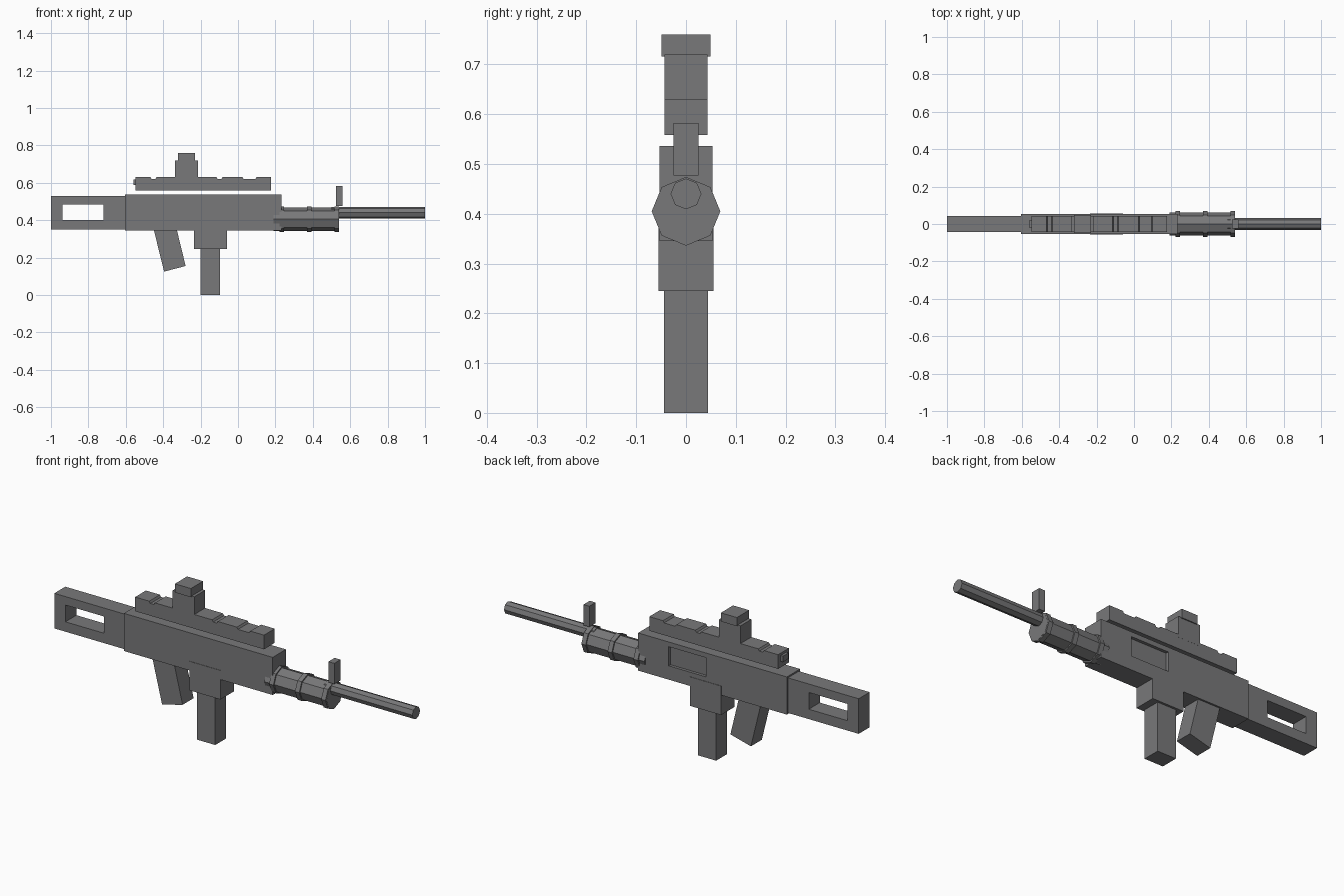
import bpy, bmesh, math
from mathutils import Matrix

if "Cube" in bpy.data.objects:
    bpy.data.objects.remove(bpy.data.objects["Cube"])

# Dark grey finish shared by every part
dark = bpy.data.materials.new("dark_grey")
dark.diffuse_color = (0.19, 0.19, 0.195, 1)
dark.use_nodes = True
dark.node_tree.nodes["Principled BSDF"].inputs["Base Color"].default_value = dark.diffuse_color


def finish(name, bm):
    bmesh.ops.recalc_face_normals(bm, faces=bm.faces)
    me = bpy.data.meshes.new(name)
    bm.to_mesh(me)
    bm.free()
    me.materials.append(dark)
    ob = bpy.data.objects.new(name, me)
    bpy.context.collection.objects.link(ob)
    return ob


def prism(name, pts, y):
    """Side profile (x, z) extruded from -y to y."""
    bm = bmesh.new()
    f = bm.faces.new([bm.verts.new((x, -y, z)) for x, z in pts])
    r = bmesh.ops.extrude_face_region(bm, geom=[f])
    for v in r["geom"]:
        if isinstance(v, bmesh.types.BMVert):
            v.co.y = y
    return finish(name, bm)


def box(name, x0, x1, z0, z1, y):
    return prism(name, [(x0, z0), (x1, z0), (x1, z1), (x0, z1)], y)


def tube(name, x0, x1, z, r, sides=8):
    """Solid low-poly cylinder along x."""
    bm = bmesh.new()
    bmesh.ops.create_cone(
        bm, cap_ends=True, segments=sides, radius1=r, radius2=r, depth=x1 - x0,
        matrix=Matrix.Translation(((x0 + x1) / 2, 0, z)) @ Matrix.Rotation(math.pi / 2, 4, 'Y'))
    return finish(name, bm)


def cut(ob, cutter):
    mod = ob.modifiers.new("cut", 'BOOLEAN')
    mod.operation = 'DIFFERENCE'
    mod.solver = 'EXACT'
    mod.object = cutter
    bpy.context.view_layer.objects.active = ob
    bpy.ops.object.modifier_apply(modifier=mod.name)
    bpy.data.objects.remove(cutter)


# Shoulder stock with a through opening
stock = box("stock", -1.0, -0.6, 0.35, 0.528, 0.044)
cut(stock, box("stock_cutter", -0.938, -0.72, 0.40, 0.485, 0.2))

# Receiver with a shallow port on the back side
receiver = box("receiver", -0.603, 0.232, 0.345, 0.536, 0.053)
port = box("port_cutter", -0.15, 0.06, 0.415, 0.512, 0.02)
port.data.transform(Matrix.Translation((0, 0.058, 0)))
cut(receiver, port)

# Notched top rail
top, low = 0.63, 0.62
profile = [(-0.547, 0.558), (0.176, 0.558), (0.176, top)]
for a, b in [(0.099, 0.024), (-0.083, -0.115), (-0.233, -0.318), (-0.436, -0.468)]:
    profile += [(a, top), (a - 0.006, low), (b + 0.006, low), (b, top)]
profile.append((-0.547, top))
prism("top_rail", profile, 0.043)
box("rail_end_stub", -0.56, -0.54, 0.588, 0.618, 0.022)

# Optic on the rail
box("optic_base", -0.336, -0.215, 0.615, 0.72, 0.0435)
box("optic_cap", -0.32, -0.23, 0.716, 0.76, 0.049)

# Handguard with three bands
tube("handguard", 0.19, 0.54, 0.405, 0.062)
for i, x in enumerate((0.235, 0.38, 0.527)):
    tube(f"handguard_band_{i + 1}", x - 0.012, x + 0.012, 0.405, 0.069)

# Barrel and front sight
tube("barrel", 0.5, 1.0, 0.44, 0.031)
box("front_sight", 0.525, 0.558, 0.477, 0.582, 0.025)

# Magazine well, magazine and raked grip
box("magazine_well", -0.235, -0.06, 0.245, 0.392, 0.055)
box("magazine", -0.2, -0.097, 0.0, 0.26, 0.044)
prism("grip", [(-0.395, 0.125), (-0.28, 0.155), (-0.33, 0.36), (-0.453, 0.36)], 0.044)
